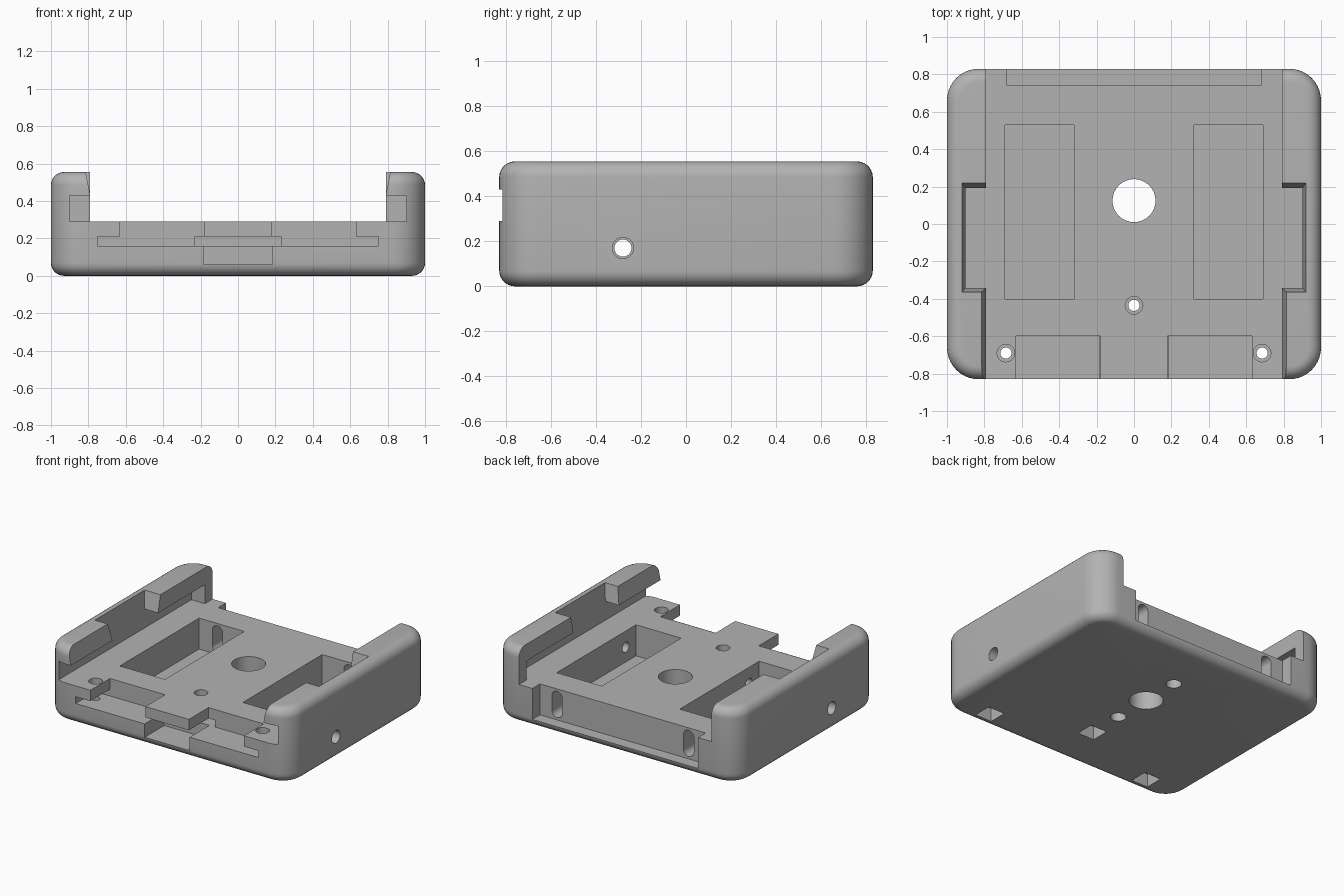
import bpy, bmesh, math
from mathutils import Matrix, Vector

if "Cube" in bpy.data.objects:
    bpy.data.objects.remove(bpy.data.objects["Cube"], do_unlink=True)

grey = bpy.data.materials.new("plain grey")
grey.use_nodes = True
COLOUR = (0.45, 0.45, 0.45, 1)
grey.diffuse_color = COLOUR
grey.node_tree.nodes["Principled BSDF"].inputs["Base Color"].default_value = COLOUR


def add_mesh(name, bm):
    bmesh.ops.recalc_face_normals(bm, faces=bm.faces[:])
    mesh = bpy.data.meshes.new(name)
    bm.to_mesh(mesh)
    bm.free()
    mesh.materials.append(grey)
    obj = bpy.data.objects.new(name, mesh)
    bpy.context.collection.objects.link(obj)
    return obj


def box(bm, x, y, z):
    """Box from three (low, high) ranges."""
    verts = bmesh.ops.create_cube(bm, size=1)["verts"]
    for v in verts:
        v.co = Vector(r[0] if c < 0 else r[1] for c, r in zip(v.co, (x, y, z)))
    return verts


def rod(bm, start, end, radius):
    """Cylinder between two points."""
    a, b = Vector(start), Vector(end)
    turn = (b - a).to_track_quat("Z", "Y").to_matrix().to_4x4()
    bmesh.ops.create_cone(bm, cap_ends=True, segments=32, radius1=radius, radius2=radius,
                          depth=(b - a).length, matrix=Matrix.Translation((a + b) / 2) @ turn)


# Rounded block
bm = bmesh.new()
box(bm, (-1, 1), (-0.83, 0.83), (0, 0.555))
upright = [e for e in bm.edges if abs(e.verts[0].co.z - e.verts[1].co.z) > 0.1]
bmesh.ops.bevel(bm, geom=upright, offset=0.17, segments=10, profile=0.5, affect="EDGES")
rims = [e for e in bm.edges if abs(e.verts[0].co.z - e.verts[1].co.z) < 0.01]
bmesh.ops.bevel(bm, geom=rims, offset=0.07, segments=7, profile=0.5, affect="EDGES")
body = add_mesh("mounting_base", bm)


def cut(make):
    bm = bmesh.new()
    make(bm)
    cutter = add_mesh("cutter", bm)
    cutter.hide_render = True
    mod = body.modifiers.new("cut", "BOOLEAN")
    mod.operation, mod.solver, mod.object = "DIFFERENCE", "EXACT", cutter
    bpy.context.view_layer.objects.active = body
    bpy.ops.object.modifier_apply(modifier=mod.name)
    bpy.data.objects.remove(cutter, do_unlink=True)


def cut_box(x, y, z):
    cut(lambda bm: box(bm, x, y, z))


def cut_rod(start, end, radius):
    cut(lambda bm: rod(bm, start, end, radius))


def side(s, a, b):
    return tuple(sorted((s * a, s * b)))


# Sliding channel, and the recess across the back
cut_box((-0.79, 0.79), (-1, 1), (0.29, 0.8))
cut_box((-0.68, 0.68), (0.74, 1), (0.06, 0.4))

# T-shaped front slot and the pocket under it
cut_box((-0.75, 0.75), (-1, -0.6), (0.16, 0.21))
cut_box((-0.23, 0.23), (-0.9, -0.36), (0.16, 0.21))
cut_box((-0.185, 0.185), (-1, -0.6), (0.06, 0.18))

for s in (-1, 1):
    # Undercut rail groove, open at the front
    cut_box(side(s, 0.7, 0.9), (-1, 0.74), (0.29, 0.43))

    # Tapered gap in the rail lip
    def lip_gap(bm):
        for v in box(bm, side(s, 0.7, 0.9), (-0.34, 0.19), (0.42, 0.56)):
            if v.co.z > 0.5:
                v.co.x += s * 0.02 if abs(v.co.x) > 0.8 else 0
                v.co.y += 0.03 if v.co.y > 0 else -0.025
    cut(lip_gap)

    # Sloped inner face of the front lip
    def lip_slope(bm):
        for v in box(bm, side(s, 0.7, 0.79), (-1, -0.3), (0.43, 0.56)):
            if v.co.z > 0.5 and abs(v.co.x) > 0.75:
                v.co.x = s * 0.815
    cut(lip_slope)

    # Deep pocket and front notch
    cut_box(side(s, 0.32, 0.69), (-0.4, 0.53), (0.06, 0.4))
    cut_box(side(s, 0.178, 0.63), (-1, -0.6), (0.19, 0.4))

    # Round-ended slot from the back recess into the pocket
    x = s * 0.54
    cut_box((x - 0.042, x + 0.042), (0.5, 0.8), (0.12, 0.23))
    for z in (0.12, 0.23):
        cut_rod((x, 0.5, z), (x, 0.8, z), 0.042)

    # Counterbore of the cross hole
    cut_rod((s * 0.9, -0.28, 0.17), (s * 1.1, -0.28, 0.17), 0.047)

# Cross hole and centre hole
cut_rod((-1.1, -0.28, 0.17), (1.1, -0.28, 0.17), 0.038)
cut_rod((0, 0.125, -0.1), (0, 0.125, 0.5), 0.115)

# Blind holes underneath
for y in (-0.165, 0.415):
    cut_rod((0, y, -0.1), (0, y, 0.12), 0.053)

# Screw holes with square nut traps underneath
for x, y in ((-0.685, -0.69), (0.685, -0.69), (0, -0.435)):
    cut_rod((x, y, 0.18), (x, y, 0.4), 0.047)
    cut_rod((x, y, 0.05), (x, y, 0.19), 0.03)
    cut_box((x - 0.068, x + 0.068), (y - 0.068, y + 0.068), (-0.1, 0.1))

# Smooth the fillets and holes, keep the edges sharp
bpy.ops.object.select_all(action="DESELECT")
body.select_set(True)
bpy.context.view_layer.objects.active = body
bpy.ops.object.shade_smooth_by_angle(angle=math.radians(30))
